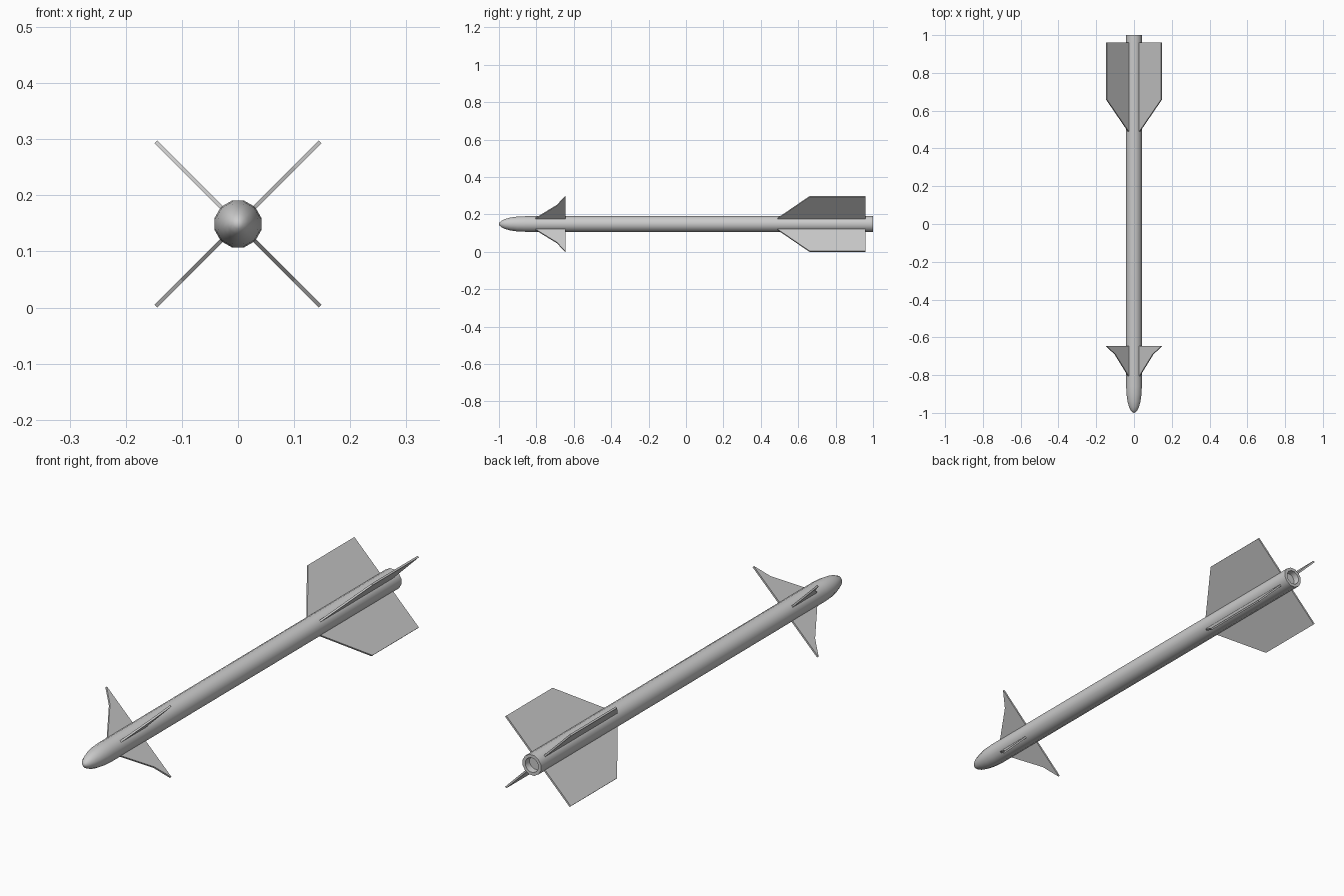
import bpy, bmesh, math

if "Cube" in bpy.data.objects:
    bpy.data.objects.remove(bpy.data.objects["Cube"])

CZ, R, SIDES = 0.149, 0.043, 12
FIN_T = 0.0075


def add_object(name, bm):
    bmesh.ops.recalc_face_normals(bm, faces=bm.faces)
    mesh = bpy.data.meshes.new(name)
    bm.to_mesh(mesh)
    bm.free()
    ob = bpy.data.objects.new(name, mesh)
    bpy.context.collection.objects.link(ob)
    return ob


def lathe(name, profile):
    """Revolve (y, radius) points around the long axis; radius 0 closes an end."""
    bm = bmesh.new()
    rings = []
    for y, r in profile:
        if r == 0:
            rings.append([bm.verts.new((0, y, CZ))] * SIDES)
        else:
            angles = [2 * math.pi * (i + 0.5) / SIDES for i in range(SIDES)]
            rings.append([bm.verts.new((r * math.cos(a), y, CZ + r * math.sin(a))) for a in angles])
    for a, b in zip(rings, rings[1:]):
        for i in range(SIDES):
            j = (i + 1) % SIDES
            quad = list(dict.fromkeys((a[i], a[j], b[j], b[i])))
            bm.faces.new(quad)
    return add_object(name, bm)


def fin(name, outline, angle):
    """Flat plate from an outline of (y, distance from axis) points."""
    ca, sa = math.cos(angle), math.sin(angle)
    bm = bmesh.new()
    sides = [[bm.verts.new((r * ca - t * sa, y, CZ + r * sa + t * ca)) for y, r in outline]
             for t in (-FIN_T / 2, FIN_T / 2)]
    bm.faces.new(sides[0])
    bm.faces.new(sides[1][::-1])
    n = len(outline)
    for i in range(n):
        j = (i + 1) % n
        bm.faces.new((sides[0][i], sides[0][j], sides[1][j], sides[1][i]))
    return add_object(name, bm)


# Body tube with rounded nose and recessed exhaust
nose = [(-0.86 - 0.14 * math.cos(a), R * math.sin(a))
        for a in (math.radians(d) for d in (0, 12, 25, 40, 55, 72, 90))]
nose[0] = (-1, 0)
body = lathe("body", nose + [(1, R), (1, 0.03), (0.975, 0.028), (0.975, 0)])
bpy.context.view_layer.objects.active = body
body.select_set(True)
bpy.ops.object.shade_smooth_by_angle(angle=math.radians(40))

# Four tail fins and four nose fins in an X layout
tail = [(0.485, 0.038), (0.66, 0.207), (0.96, 0.207), (0.96, 0.038)]
front = [(-0.81, 0.038), (-0.69, 0.142), (-0.647, 0.207), (-0.645, 0.207), (-0.645, 0.038)]
for k in range(4):
    ang = math.radians(45 + 90 * k)
    fin(f"tail_fin_{k + 1}", tail, ang)
    fin(f"front_fin_{k + 1}", front, ang)
